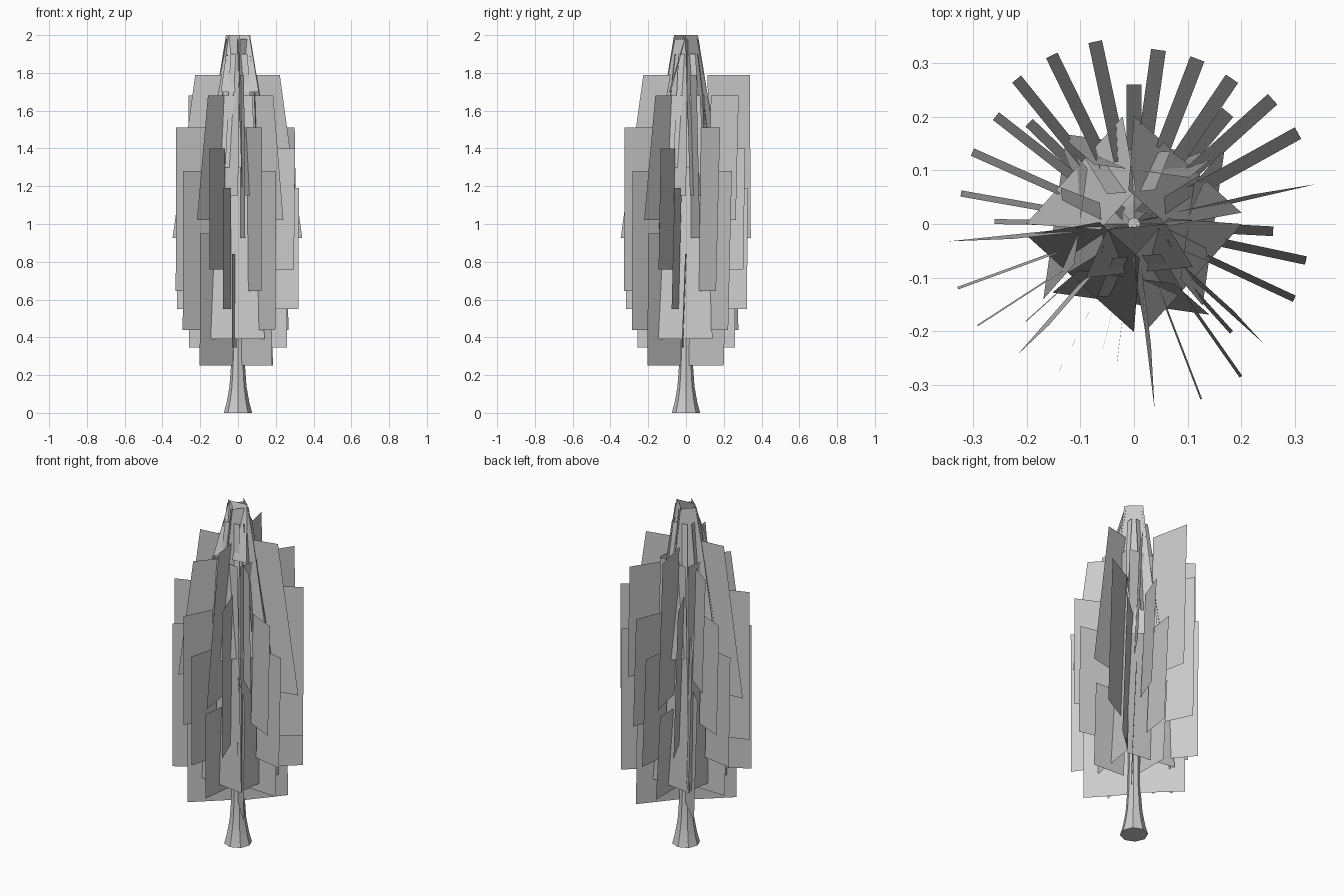
import bpy, bmesh
from math import sin, cos, radians
from mathutils import Vector

if "Cube" in bpy.data.objects:
    bpy.data.objects.remove(bpy.data.objects["Cube"])


def make_object(name, bm):
    mesh = bpy.data.meshes.new(name)
    bm.to_mesh(mesh)
    bm.free()
    obj = bpy.data.objects.new(name, mesh)
    bpy.context.collection.objects.link(obj)
    return obj


def polar(angle, radius, z, side=0.0):
    """Point at a radius along an angle, shifted sideways by side."""
    a = radians(angle)
    return Vector((radius * cos(a) - side * sin(a), radius * sin(a) + side * cos(a), z))


def quad(bm, points):
    bm.faces.new([bm.verts.new(p) for p in points])


def radial_card(bm, angle, inner, outer, z0, z1, lean=0.0):
    """Upright leaf card pointing outwards; its top leans in and twists a little."""
    tilt = 0.007 * (1 + sin(radians(angle + 20))) if not lean else 0.004
    quad(bm, [polar(angle, inner, z0, -tilt), polar(angle, outer, z0, -tilt),
              polar(angle, outer - lean, z1, tilt), polar(angle, inner - lean, z1, tilt)])


def facing_card(bm, angle, r0, r1, half0, half1, z0, z1, shift=0.0):
    """Leaf card facing outwards, narrower and closer to the trunk at the top."""
    quad(bm, [polar(angle, r0, z0, -half0 + shift), polar(angle, r0, z0, half0 + shift),
              polar(angle, r1, z1, half1), polar(angle, r1, z1, -half1)])


# trunk with a flared foot
SIDES = 8
bm = bmesh.new()
profile = [(0.075, 0.0), (0.06, 0.055), (0.045, 0.14), (0.035, 0.28), (0.026, 0.8), (0.012, 1.7)]
rings = []
for r, z in profile:
    rings.append([bm.verts.new(polar(360 * i / SIDES, r, z)) for i in range(SIDES)])
for low, high in zip(rings, rings[1:]):
    for i in range(SIDES):
        j = (i + 1) % SIDES
        bm.faces.new((low[i], low[j], high[j], high[i]))
bm.faces.new(rings[-1])
bm.faces.new(rings[0][::-1])
trunk = make_object("trunk", bm)
bpy.context.view_layer.objects.active = trunk
trunk.select_set(True)
bpy.ops.object.shade_smooth_by_angle()

# outer foliage: tiers of four cards (angles, inner, outer, bottom, top)
tiers = [
    ((50, 136, 222, 312), 0.01, 0.272, 0.25, 0.95),
    ((90, 179, 263, 357), 0.06, 0.26, 0.345, 0.84),
    ((42, 129, 213, 305), 0.12, 0.348, 0.44, 1.28),
    ((82, 170, 256, 348), 0.15, 0.328, 0.55, 1.19),
    ((29, 116, 200, 291), 0.12, 0.35, 0.645, 1.51),
    ((69, 156, 243, 335), 0.15, 0.33, 0.76, 1.40),
]
bm = bmesh.new()
for angles, inner, outer, z0, z1 in tiers:
    for angle in angles:
        radial_card(bm, angle, inner, outer, z0, z1)
# high tiers: some upright, some leaning inwards
for angle, lean in ((102, 0), (186, 0.12), (277, 0.12), (13, 0.12)):
    radial_card(bm, angle, 0.12, 0.348, 0.925, 1.79, lean)
for angle, lean in ((142, 0), (229, 0.08), (318, 0.08), (56, 0)):
    radial_card(bm, angle, 0.15, 0.327, 1.02, 1.68, lean)
make_object("outer_foliage", bm)

# inner foliage: facing cards wrapped around the trunk
bm = bmesh.new()
for k in range(4):
    facing_card(bm, 82 + 90 * k, 0.148, 0.10, 0.148, 0.09, 0.39, 1.68, 0.015)
    facing_card(bm, 48 + 90 * k, 0.15, 0.04, 0.135, 0.05, 1.15, 2.0 - 0.02 * (k % 2))
    facing_card(bm, 5 + 90 * k, 0.13, 0.06, 0.08, 0.045, 1.3, 1.9)
quad(bm, [(-0.09, -0.1, 1.7), (0.11, -0.08, 1.7), (0.06, 0.0, 2.0), (-0.05, -0.01, 2.0)])
make_object("inner_foliage", bm)
